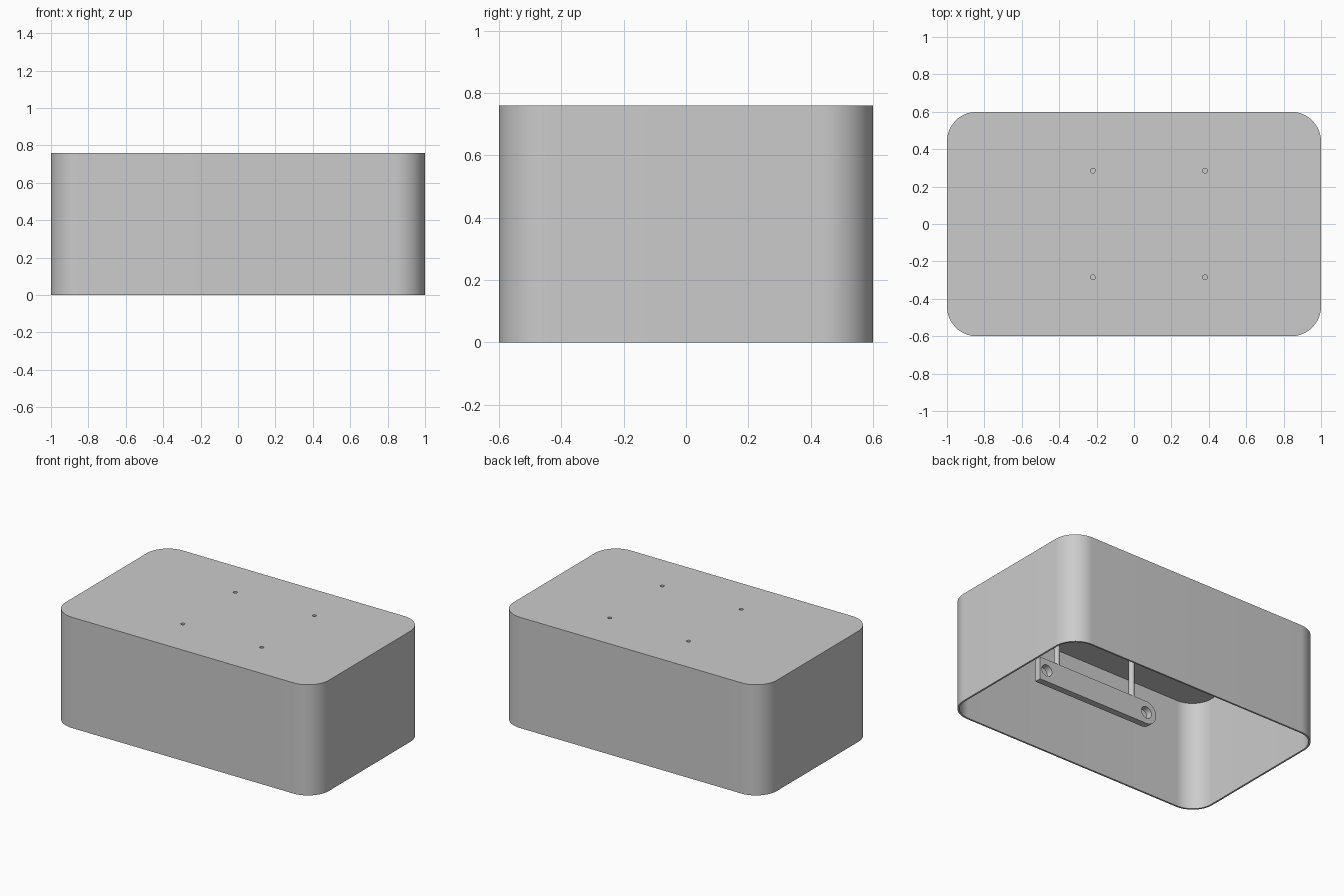
import bpy, bmesh, math
from mathutils import Matrix, Vector

cube = bpy.data.objects.get("Cube")
if cube:
    bpy.data.objects.remove(cube, do_unlink=True)

HEIGHT, WALL = 0.76, 0.012
POST_X, POST_Y = (-0.22, 0.38), 0.285
BAR_MID, BAR_Z, BAR_R, BAR_T = 0.08, 0.328, 0.078, 0.046

grey = bpy.data.materials.new("light_grey")
grey.use_nodes = True
grey.diffuse_color = (0.6, 0.6, 0.6, 1)
grey.node_tree.nodes["Principled BSDF"].inputs["Base Color"].default_value = (0.6, 0.6, 0.6, 1)


def arc(cx, cy, r, start, end, steps):
    """Points along a circular arc, angles in degrees."""
    angles = [math.radians(start + (end - start) * i / steps) for i in range(steps + 1)]
    return [(cx + r * math.cos(a), cy + r * math.sin(a)) for a in angles]


def prism(name, outline, low, high, matrix=Matrix()):
    """Extrude a closed 2D outline from low to high along its local z."""
    bm = bmesh.new()
    face = bm.faces.new([bm.verts.new((x, y, low)) for x, y in outline])
    top = bmesh.ops.extrude_face_region(bm, geom=[face])["geom"]
    moved = [v for v in top if isinstance(v, bmesh.types.BMVert)]
    bmesh.ops.translate(bm, verts=moved, vec=Vector((0, 0, high - low)))
    bmesh.ops.transform(bm, matrix=matrix, verts=bm.verts)
    bmesh.ops.recalc_face_normals(bm, faces=bm.faces)
    mesh = bpy.data.meshes.new(name)
    bm.to_mesh(mesh)
    bm.free()
    mesh.materials.append(grey)
    obj = bpy.data.objects.new(name, mesh)
    bpy.context.collection.objects.link(obj)
    return obj


def circle(x, y, r, steps=32):
    return arc(x, y, r, 0, 360, steps)[:-1]


def rounded_rectangle(hx, hy, r):
    corners = ((1, 1, 0), (-1, 1, 90), (-1, -1, 180), (1, -1, 270))
    return [p for sx, sy, a in corners
            for p in arc(sx * (hx - r), sy * (hy - r), r, a, a + 90, 20)]


def select_only(obj):
    bpy.ops.object.select_all(action="DESELECT")
    obj.select_set(True)
    bpy.context.view_layer.objects.active = obj


def cut(obj, cutter):
    """Subtract the cutter from the object and discard it."""
    cutter.hide_render = True
    mod = obj.modifiers.new("cut", "BOOLEAN")
    mod.operation, mod.solver, mod.object = "DIFFERENCE", "EXACT", cutter
    select_only(obj)
    bpy.ops.object.modifier_apply(modifier=mod.name)
    bpy.data.objects.remove(cutter, do_unlink=True)


def smooth(obj):
    select_only(obj)
    bpy.ops.object.shade_smooth_by_angle(angle=math.radians(30))


# Open-bottomed cover with thin walls
cover = prism("cover", rounded_rectangle(1, 0.6, 0.16), 0, HEIGHT)
cut(cover, prism("cover_cutter", rounded_rectangle(1 - WALL, 0.6 - WALL, 0.16 - WALL),
                 -0.1, HEIGHT - WALL))
for x in POST_X:
    for side in (-1, 1):
        cut(cover, prism("screw_cutter", circle(x, side * POST_Y, 0.013), 0.7, 0.8))
smooth(cover)

# Upright mounting bars, rounded at one end, each hung from two hollow posts
upright = Matrix.Rotation(math.radians(90), 4, "X")
bar_outline = arc(BAR_MID - 0.4, BAR_Z, BAR_R, 90, 270, 24)
bar_outline += [(BAR_MID + 0.455, BAR_Z - BAR_R), (BAR_MID + 0.455, BAR_Z + BAR_R)]
for side, label in ((-1, "front"), (1, "back")):
    place = Matrix.Translation((0, side * POST_Y, 0)) @ upright
    bar = prism(label + "_mounting_bar", bar_outline, -BAR_T / 2, BAR_T / 2, place)
    for end in (-0.4, 0.4):
        cut(bar, prism("bolt_cutter", circle(BAR_MID + end, BAR_Z, 0.04), -0.1, 0.1, place))
    smooth(bar)
    for x, end in zip(POST_X, ("left", "right")):
        post = prism(f"{label}_post_{'a' if end == 'left' else 'b'}",
                     circle(x, side * POST_Y, 0.018), BAR_Z + BAR_R - 0.005, HEIGHT - WALL)
        cut(post, prism("bore_cutter", circle(x, side * POST_Y, 0.013), 0.45, 0.8))
        smooth(post)
